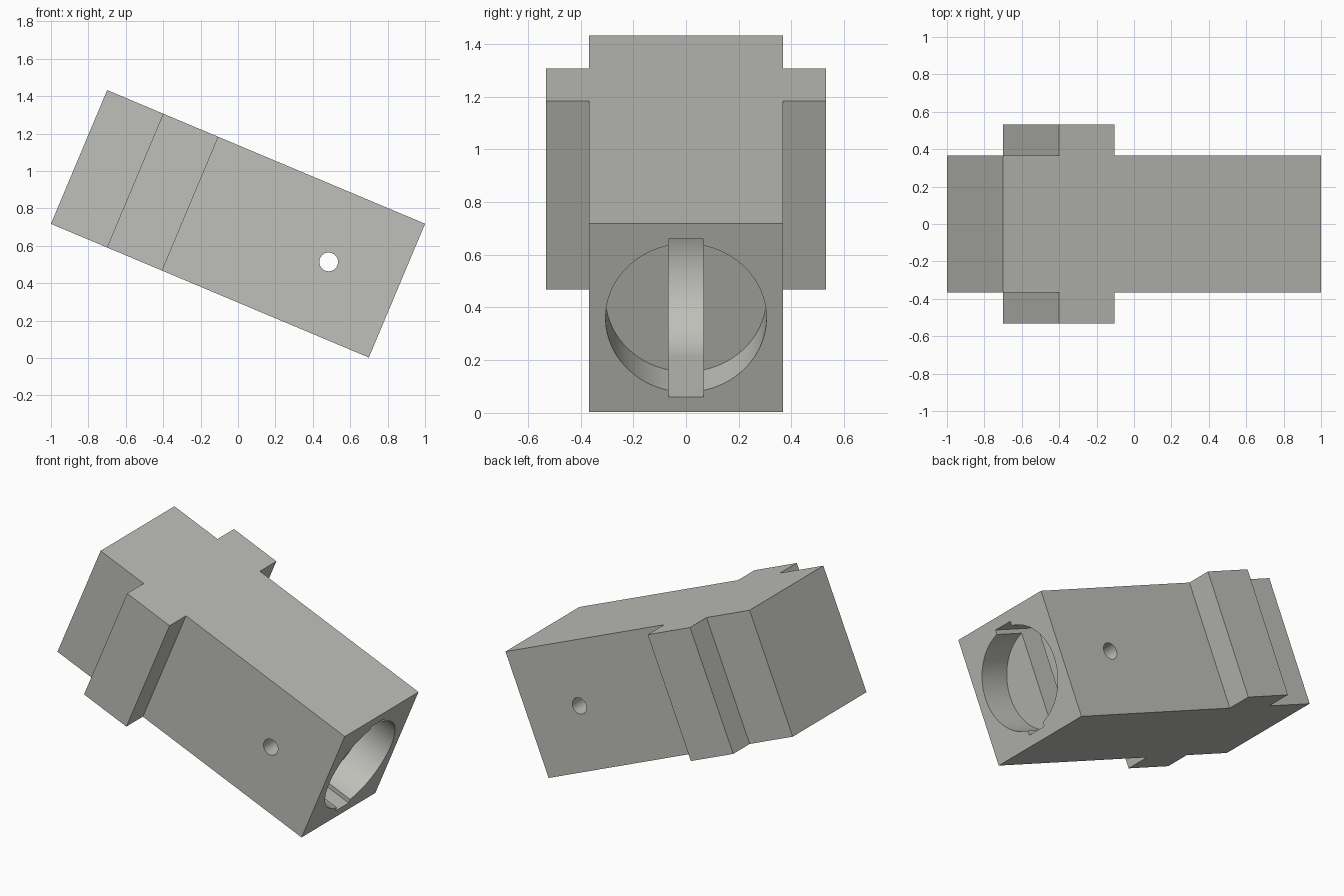
import bpy, bmesh, math
from mathutils import Matrix

if "Cube" in bpy.data.objects:
    bpy.data.objects.remove(bpy.data.objects["Cube"])

L, W, H = 0.922, 0.367, 0.388        # half length, width and height of the block
TILT = math.radians(22.8)
PLACE = Matrix.Translation((0, 0, 0.7175)) @ Matrix.Rotation(TILT, 4, 'Y')


def prism(name, outline, axis, lo, hi):
    """Extrude a 2D outline along the z axis or the y axis, from lo to hi."""
    bm = bmesh.new()
    pts = [(a, b, lo) if axis == 'Z' else (a, lo, b) for a, b in outline]
    face = bm.faces.new([bm.verts.new(p) for p in pts])
    new = bmesh.ops.extrude_face_region(bm, geom=[face])['geom']
    step = (0, 0, hi - lo) if axis == 'Z' else (0, hi - lo, 0)
    bmesh.ops.translate(bm, vec=step, verts=[v for v in new if isinstance(v, bmesh.types.BMVert)])
    bmesh.ops.recalc_face_normals(bm, faces=bm.faces)
    return add(name, bm)


def cylinder(name, radius, depth, matrix, sides):
    bm = bmesh.new()
    bmesh.ops.create_cone(bm, cap_ends=True, segments=sides, radius1=radius,
                          radius2=radius, depth=depth, matrix=matrix)
    return add(name, bm)


def add(name, bm):
    mesh = bpy.data.meshes.new(name)
    bm.to_mesh(mesh)
    bm.free()
    ob = bpy.data.objects.new(name, mesh)
    bpy.context.collection.objects.link(ob)
    ob.matrix_world = PLACE
    return ob


# Block with a flange on each side, as one cross-shaped outline
f0, f1, fw = -L + 0.325, -L + 0.645, 0.531
half = [(-L, -W), (f0, -W), (f0, -fw), (f1, -fw), (f1, -W), (L, -W)]
body = prism("flanged_block", half + [(x, -y) for x, y in reversed(half)], 'Z', -H, H)
grey = bpy.data.materials.new("light_grey")
grey.diffuse_color = (0.52, 0.52, 0.49, 1)
grey.use_nodes = True
grey.node_tree.nodes["Principled BSDF"].inputs["Base Color"].default_value = grey.diffuse_color
body.data.materials.append(grey)

# Shallow round socket in the end face
socket = cylinder("socket_cutter", 0.305, 0.4,
                  Matrix.Translation((L, 0, 0)) @ Matrix.Rotation(math.pi / 2, 4, 'Y'), 96)

# Round-ended slot centred on the pin hole
px, r, n = L - 0.396, 0.325, 48
arc = [(px - r * math.sin(math.pi * i / n), r * math.cos(math.pi * i / n)) for i in range(n + 1)]
slot = prism("slot_cutter", [(L + 0.1, r)] + arc + [(L + 0.1, -r)], 'Y', -0.066, 0.066)

# Pin hole through both sides
pin = cylinder("pin_cutter", 0.05, 2,
               Matrix.Translation((px, 0, 0)) @ Matrix.Rotation(math.pi / 2, 4, 'X'), 48)

bpy.context.view_layer.objects.active = body
body.select_set(True)
for cutter in (socket, slot, pin):
    cutter.hide_render = True
    mod = body.modifiers.new(cutter.name, 'BOOLEAN')
    mod.operation, mod.solver, mod.object = 'DIFFERENCE', 'EXACT', cutter
    bpy.ops.object.modifier_apply(modifier=mod.name)
for cutter in (socket, slot, pin):
    bpy.data.objects.remove(cutter)
bpy.ops.object.shade_smooth_by_angle(angle=math.radians(30))
